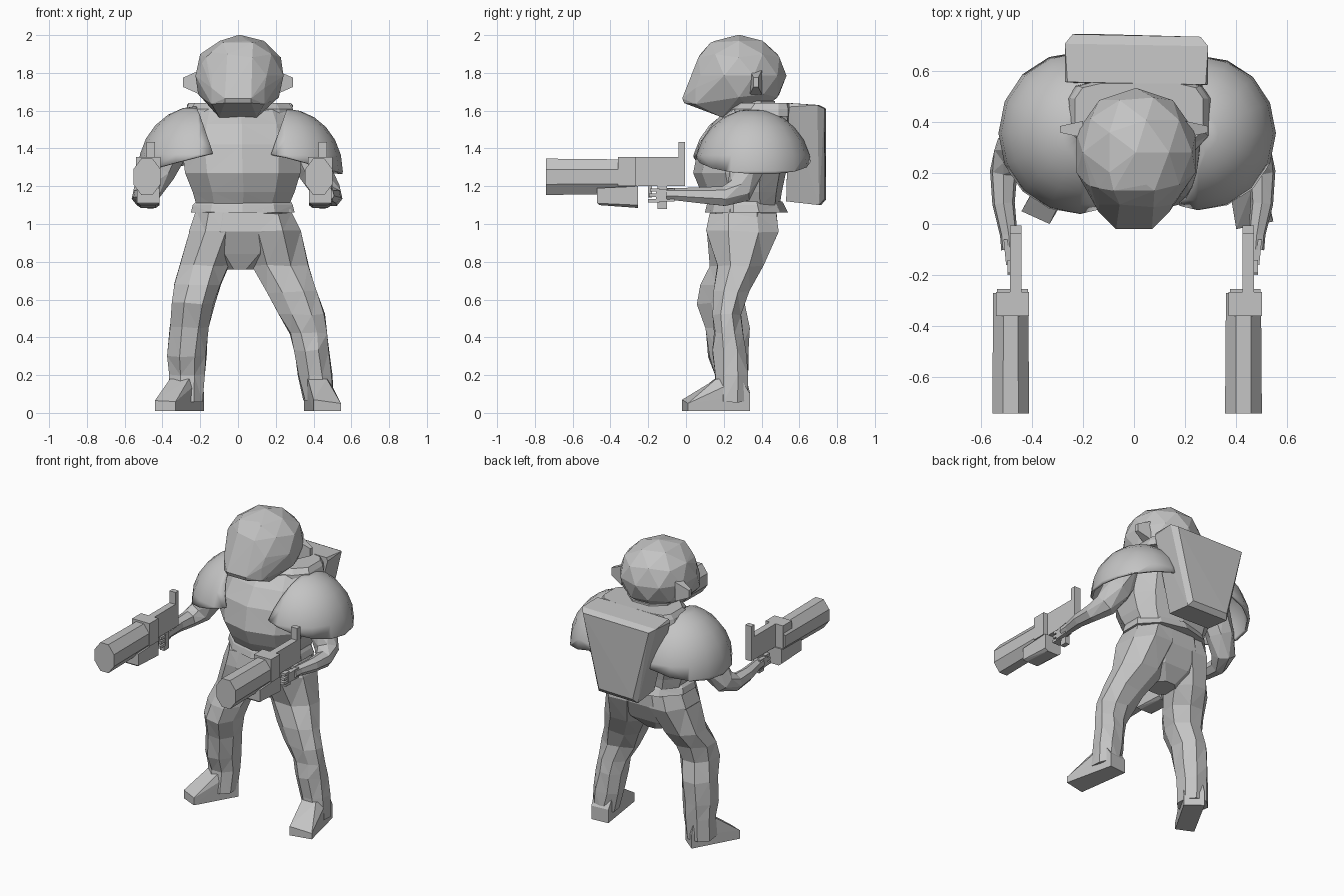
import bpy
import bmesh
import math
import random
from mathutils import Matrix, Vector

random.seed(4)
if "Cube" in bpy.data.objects:
    bpy.data.objects.remove(bpy.data.objects["Cube"], do_unlink=True)

GREY = (0.55, 0.55, 0.55, 1.0)
armour = bpy.data.materials.new("armour_grey")
armour.diffuse_color = GREY
armour.use_nodes = True
armour.node_tree.nodes["Principled BSDF"].inputs["Base Color"].default_value = GREY


def finish(name, bm, smooth=None):
    """Turn a bmesh into a named object with the armour material."""
    bmesh.ops.recalc_face_normals(bm, faces=bm.faces)
    mesh = bpy.data.meshes.new(name)
    bm.to_mesh(mesh)
    bm.free()
    mesh.materials.append(armour)
    obj = bpy.data.objects.new(name, mesh)
    bpy.context.collection.objects.link(obj)
    if smooth:
        bpy.ops.object.select_all(action='DESELECT')
        obj.select_set(True)
        bpy.context.view_layer.objects.active = obj
        bpy.ops.object.shade_smooth_by_angle(angle=math.radians(smooth))
    return obj


def bridge(name, rings):
    """Skin a list of equal point rings and cap both ends."""
    bm = bmesh.new()
    loops = [[bm.verts.new(p) for p in ring] for ring in rings]
    count = len(loops[0])
    for low, high in zip(loops, loops[1:]):
        for i in range(count):
            j = (i + 1) % count
            bm.faces.new((low[i], low[j], high[j], high[i]))
    bm.faces.new(loops[0])
    bm.faces.new(loops[-1])
    bmesh.ops.triangulate(bm, faces=bm.faces)
    return finish(name, bm)


def loft(name, levels, sides=8, back=1.0, jitter=0.0):
    """Horizontal sections given as height, x range and y range; low back is boxier behind."""
    reach = math.cos(math.pi / sides)

    def span(t, low, high, power):
        return (low + high) / 2 + math.copysign(abs(t / reach) ** power, t) * (high - low) / 2

    rings = []
    for z, x0, x1, y0, y1 in levels:
        ring = []
        for i in range(sides):
            a = math.tau * (i + 0.5) / sides
            power = back if math.sin(a) > 0 else 1.0
            point = (span(math.cos(a), x0, x1, power), span(math.sin(a), y0, y1, power), z)
            ring.append([c + random.uniform(-jitter, jitter) for c in point])
        rings.append(ring)
    return bridge(name, rings)


def limb(name, stations, sides=7):
    """Tube through points, each with its own radius."""
    points = [Vector(s[:3]) for s in stations]
    rings = []
    for k, point in enumerate(points):
        ahead = points[min(k + 1, len(points) - 1)] - points[max(k - 1, 0)]
        turn = ahead.to_track_quat('Z', 'X')
        radius = stations[k][3]
        rings.append([point + turn @ Vector((math.cos(a) * radius, math.sin(a) * radius, 0))
                      for a in (math.tau * i / sides for i in range(sides))])
    return bridge(name, rings)


def hull(name, points):
    bm = bmesh.new()
    for p in points:
        bm.verts.new(p)
    result = bmesh.ops.convex_hull(bm, input=bm.verts)
    spare = {v for v in result["geom_interior"] if isinstance(v, bmesh.types.BMVert)}
    bmesh.ops.delete(bm, geom=list(spare), context='VERTS')
    return finish(name, bm)


def box(name, xs, ys, zs):
    return hull(name, [(x, y, z) for x in xs for y in ys for z in zs])


# Faceted helmet: a dome drawn forward into a sloping mask with a jutting chin
bm = bmesh.new()
bmesh.ops.create_icosphere(bm, subdivisions=2, radius=1.0,
                           matrix=Matrix.Translation((0.008, 0.28, 1.785))
                           @ Matrix.Diagonal((0.245, 0.252, 0.217, 1)))
dome = [v.co.copy() for v in bm.verts]
bm.free()
mask = [(0.08, 0.13, 1.96), (0.14, 0.14, 1.91), (0.06, 0.06, 1.84), (0.19, 0.16, 1.85),
        (0.07, -0.02, 1.665), (0.07, -0.01, 1.64), (0.14, 0.05, 1.72), (0.14, 0.05, 1.635),
        (0.1, 0.19, 1.565), (0.18, 0.17, 1.66)]
hull("helmet", dome + [(s * x, y, z) for x, y, z in mask for s in (-1, 1)])

# Ear knobs
for side, label in ((1, "left"), (-1, "right")):
    hull(label + "_ear", [(side * x, 0.37 + y, 1.75 + z)
                          for x, r in ((0.2, 0.065), (0.29, 0.025))
                          for y, z in ((-r / 2, -r), (r / 2, -r), (-r / 2, r), (r / 2, r))])

# Torso, collar, belt and pelvis
loft("neck", [(1.56, -0.15, 0.17, 0.23, 0.48), (1.65, -0.14, 0.16, 0.22, 0.47)])
loft("collar", [(1.57, -0.26, 0.3, 0.22, 0.56), (1.61, -0.25, 0.29, 0.22, 0.56),
                (1.64, -0.23, 0.27, 0.26, 0.55)], sides=12, back=0.4)
loft("torso", [(1.1, -0.22, 0.27, 0.13, 0.49), (1.17, -0.24, 0.3, 0.09, 0.5),
               (1.27, -0.28, 0.33, 0.05, 0.52), (1.42, -0.3, 0.34, 0.08, 0.55),
               (1.53, -0.28, 0.32, 0.15, 0.56), (1.61, -0.25, 0.28, 0.23, 0.55)],
     sides=10, back=0.7)
loft("belt", [(1.06, -0.25, 0.3, 0.11, 0.53), (1.1, -0.24, 0.29, 0.12, 0.51),
              (1.12, -0.22, 0.28, 0.13, 0.5)], sides=10)
loft("pelvis", [(0.76, -0.07, 0.09, 0.2, 0.36), (0.84, -0.2, 0.24, 0.16, 0.43),
                (0.96, -0.26, 0.31, 0.11, 0.48), (1.08, -0.22, 0.28, 0.13, 0.48)])

# Legs, in an uneven stride
loft("left_leg", [(0.06, 0.35, 0.51, 0.15, 0.33), (0.2, 0.32, 0.5, 0.15, 0.325),
                  (0.33, 0.3, 0.48, 0.14, 0.32), (0.42, 0.28, 0.475, 0.15, 0.3),
                  (0.52, 0.22, 0.46, 0.14, 0.29), (0.64, 0.16, 0.42, 0.14, 0.33),
                  (0.78, 0.07, 0.37, 0.17, 0.41), (0.96, 0.01, 0.33, 0.11, 0.49),
                  (1.06, 0.03, 0.28, 0.13, 0.48)], jitter=0.006)
loft("right_leg", [(0.06, -0.36, -0.19, 0.14, 0.32), (0.2, -0.36, -0.18, 0.15, 0.33),
                   (0.3, -0.37, -0.17, 0.12, 0.33), (0.45, -0.36, -0.155, 0.1, 0.335),
                   (0.58, -0.345, -0.125, 0.06, 0.31), (0.68, -0.335, -0.09, 0.08, 0.34),
                   (0.78, -0.31, -0.05, 0.13, 0.41), (0.96, -0.26, 0.02, 0.11, 0.48),
                   (1.06, -0.22, 0.02, 0.13, 0.47)], jitter=0.006)


# Boots: sole corners plus a lower toe and a higher ankle
def boot(name, heel, toe, ankle, toe_heights):
    points = [(x, y, 0.01) for x, y in heel + toe]
    points += [(x, y, z) for (x, y), z in zip(toe, toe_heights)]
    points += [(x, y, 0.1) for x, y in heel]
    hull(name, points + [(x, y, 0.18) for x, y in ankle])


boot("left_boot", [(0.35, 0.33), (0.47, 0.34)], [(0.4, -0.02), (0.545, 0.01)],
     [(0.37, 0.16), (0.47, 0.16), (0.35, 0.28), (0.48, 0.29)], (0.07, 0.05))
boot("right_boot", [(-0.28, 0.34), (-0.18, 0.26)], [(-0.44, 0.05), (-0.33, 0.0)],
     [(-0.36, 0.19), (-0.26, 0.15), (-0.19, 0.24), (-0.28, 0.32)], (0.065, 0.06))

# Domed shoulder pads, trimmed by a sloping rim and an inner edge
for label in ("left", "right"):
    bm = bmesh.new()
    bmesh.ops.create_uvsphere(bm, u_segments=16, v_segments=12, radius=1.0,
                              matrix=Matrix.Translation((0.25, 0.355, 1.28))
                              @ Matrix.Diagonal((0.305, 0.31, 0.33, 1)))
    for spot, normal in (((0.55, 0.36, 1.265), (-0.25, -0.04, -1)),
                         ((0.175, 0.36, 1.37), (-0.94, 0, 0.33))):
        bmesh.ops.bisect_plane(bm, geom=bm.verts[:] + bm.edges[:] + bm.faces[:],
                               plane_co=spot, plane_no=normal, clear_outer=True)
    if label == "right":
        for v in bm.verts:
            v.co.x = 0.04 - v.co.x
    pad = finish(label + "_shoulder_pad", bm, 40)
    shell = pad.modifiers.new("shell", 'SOLIDIFY')
    shell.thickness = 0.015
    shell.offset = -1

# Tapered backpack with a chamfered back panel, turned very slightly
hull("backpack", [(0.01 + s * x, y - s * 0.005, z) for s in (-1, 1) for x, y, z in (
    (0.28, 0.55, 1.62), (0.27, 0.55, 1.64), (0.28, 0.7, 1.63), (0.25, 0.737, 1.61),
    (0.15, 0.535, 1.12), (0.15, 0.71, 1.1), (0.13, 0.737, 1.13))])

# Arms, hands and guns; the right set is offset from the left
for label, side, centre, shift in (("left", 1, 0.0, 0.0), ("right", -1, -0.01, -0.91)):
    limb(label + "_arm", [(centre + side * x, y, z, r) for x, y, z, r in (
        (0.34, 0.34, 1.42, 0.1), (0.41, 0.32, 1.28, 0.09), (0.47, 0.28, 1.175, 0.075),
        (0.5, 0.2, 1.145, 0.055), (0.5, 0.08, 1.15, 0.045), (0.48, -0.04, 1.155, 0.035),
        (0.475, -0.1, 1.155, 0.035))])
    hull(label + "_hand", [(centre + side * x, y, z) for x, y, z in (
        (0.45, -0.06, 1.13), (0.45, -0.06, 1.18), (0.5, -0.06, 1.12), (0.5, -0.06, 1.19),
        (0.44, -0.15, 1.13), (0.49, -0.16, 1.12), (0.49, -0.16, 1.18), (0.44, -0.15, 1.18))])
    for i in range(3):
        z = 1.115 + i * 0.028
        box(f"{label}_finger_{i}", [centre + side * x for x in (0.43, 0.485)],
            (-0.2 + i * 0.005, -0.14), (z, z + 0.018))

    bm = bmesh.new()
    bmesh.ops.create_cone(bm, cap_ends=True, segments=8, radius1=0.1, radius2=0.095, depth=0.47,
                          matrix=Matrix.Translation((0.428 + shift, -0.505, 1.25))
                          @ Matrix.Diagonal((0.78, 1, 1.04, 1))
                          @ Matrix.Rotation(-math.pi / 2, 4, 'X')
                          @ Matrix.Rotation(math.pi / 8, 4, 'Z'))
    finish(label + "_gun_barrel", bm)
    for part, xs, ys, zs in (
            ("receiver", (0.37, 0.5), (-0.36, -0.265), (1.2, 1.355)),
            ("frame", (0.425, 0.47), (-0.27, -0.01), (1.2, 1.355)),
            ("sight_post", (0.425, 0.47), (-0.04, -0.005), (1.2, 1.435)),
            ("grip", (0.432, 0.463), (-0.15, -0.1), (1.08, 1.21)),
            ("trigger", (0.44, 0.455), (-0.2, -0.18), (1.14, 1.21))):
        box(f"{label}_gun_{part}", [x + shift for x in xs], ys, zs)
    hull(label + "_gun_underbarrel", [(0.435 + shift + s * x, y, z) for s in (-1, 1)
                                      for x, y, z in (
        (0.06, -0.47, 1.19), (0.06, -0.47, 1.11), (0.04, -0.46, 1.1),
        (0.06, -0.255, 1.2), (0.06, -0.255, 1.1), (0.04, -0.255, 1.085))])
